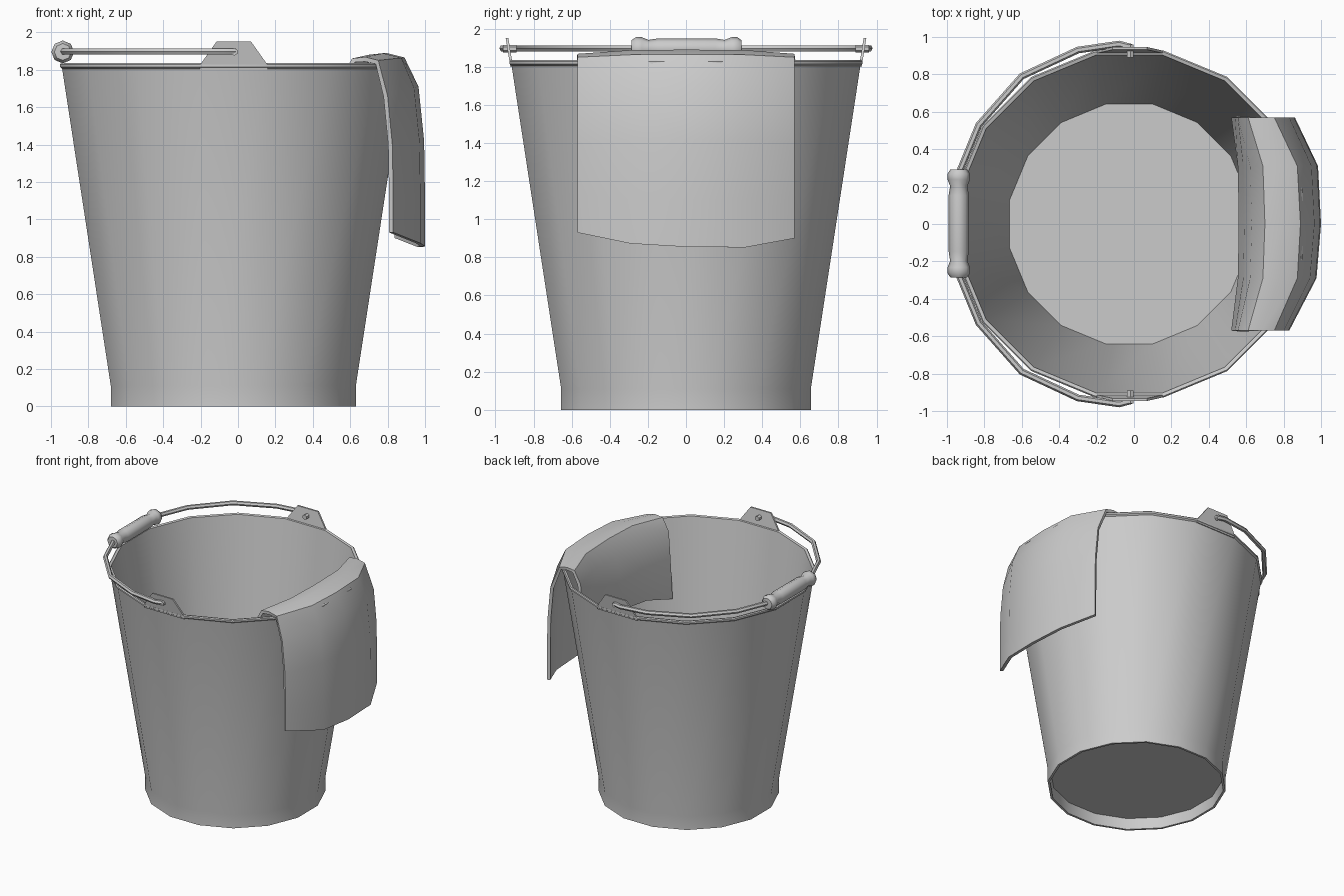
import bpy, bmesh
from math import sin, cos, pi, radians
from mathutils import Matrix

if "Cube" in bpy.data.objects:
    bpy.data.objects.remove(bpy.data.objects["Cube"])

CX = -0.025  # bucket axis


def finish(obj, angle=40):
    """Apply modifiers / convert curves, then smooth with sharp edges kept."""
    bpy.ops.object.select_all(action='DESELECT')
    obj.select_set(True)
    bpy.context.view_layer.objects.active = obj
    bpy.ops.object.convert(target='MESH')
    bpy.ops.object.shade_smooth_by_angle(angle=radians(angle))
    return obj


def link_mesh(name, verts, faces):
    me = bpy.data.meshes.new(name)
    me.from_pydata(verts, [], faces)
    bm = bmesh.new()
    bm.from_mesh(me)
    bmesh.ops.remove_doubles(bm, verts=bm.verts, dist=1e-5)
    if len(faces) != 32 or name != "cloth":
        bmesh.ops.recalc_face_normals(bm, faces=bm.faces)
    bm.to_mesh(me)
    bm.free()
    obj = bpy.data.objects.new(name, me)
    bpy.context.collection.objects.link(obj)
    return obj


def lathe(name, profile, n, matrix, phase=0.5):
    """Revolve (radius, height) profile about local z."""
    bm = bmesh.new()
    rings = []
    for r, z in profile:
        if r == 0:
            rings.append([bm.verts.new((0, 0, z))] * n)
        else:
            rings.append([bm.verts.new((r * cos(2 * pi * (k + phase) / n),
                                        r * sin(2 * pi * (k + phase) / n), z)) for k in range(n)])
    for a, b in zip(rings, rings[1:]):
        for k in range(n):
            q = [a[k], a[(k + 1) % n], b[(k + 1) % n], b[k]]
            bm.faces.new(list(dict.fromkeys(q)))
    bmesh.ops.recalc_face_normals(bm, faces=bm.faces)
    bm.transform(matrix)
    me = bpy.data.meshes.new(name)
    bm.to_mesh(me)
    bm.free()
    obj = bpy.data.objects.new(name, me)
    bpy.context.collection.objects.link(obj)
    return obj


# Bucket: tapered shell with foot ring, raised floor and rolled lip
shell = [(0, 0.09), (0.645, 0.09), (0.65, 0), (0.668, 0), (0.668, 0.11), (0.933, 1.805),
         (0.945, 1.815), (0.945, 1.828), (0.938, 1.835), (0.92, 1.83), (0.653, 0.11), (0, 0.11)]
finish(lathe("bucket", shell, 16, Matrix.Translation((CX, 0, 0))))

# Ears and pivot pins on both sides
ear = [(-0.205, 1.80), (-0.20, 1.83), (-0.115, 1.95), (0.07, 1.95), (0.155, 1.83), (0.16, 1.80)]
n = len(ear)
for s, side in ((-1, "front"), (1, "back")):
    def wall_y(z):
        return 0.908 + (z - 1.80) * 0.16
    verts = [(x, s * (wall_y(z) + t), z) for t in (0, 0.014) for x, z in ear]
    faces = [tuple(range(n)), tuple(range(n, 2 * n))]
    faces += [(i, (i + 1) % n, n + (i + 1) % n, n + i) for i in range(n)]
    finish(link_mesh("ear_" + side, verts, faces), 30)
    pin = lathe("pin_" + side, [(0, -0.035), (0.02, -0.035), (0.02, 0.035), (0, 0.035)], 6,
                Matrix.Translation((-0.02, s * 0.925, 1.895)) @ Matrix.Rotation(pi / 2, 4, 'X'))
    finish(pin)

# Wire handle folded down level with the rim
half = [(-0.015, 0.945), (-0.08, 0.962), (-0.30, 0.93), (-0.60, 0.79), (-0.83, 0.53), (-0.937, 0.27)]
path = half + [(x, -y) for x, y in reversed(half)]
cu = bpy.data.curves.new("handle_wire", 'CURVE')
cu.dimensions = '3D'
cu.bevel_depth = 0.018
cu.bevel_resolution = 1
cu.use_fill_caps = True
sp = cu.splines.new('POLY')
sp.points.add(len(path) - 1)
for p, (x, y) in zip(sp.points, path):
    p.co = (x, y, 1.897, 1)
wire = bpy.data.objects.new("handle_wire", cu)
bpy.context.collection.objects.link(wire)
finish(wire, 50)

# Turned grip
g = [(0, 0.29), (0.045, 0.288), (0.061, 0.265), (0.06, 0.235), (0.046, 0.2), (0.054, 0.15)]
grip = g + [(r, -z) for r, z in reversed(g)]
finish(lathe("grip", grip, 8, Matrix.Translation((-0.937, 0.003, 1.895)) @ Matrix.Rotation(pi / 2, 4, 'X'), 0), 50)

# Cloth draped over the rim: blend a centre and an edge profile (x, z)
centre = [(0.56, 1.34), (0.59, 1.56), (0.63, 1.76), (0.70, 1.88), (0.79, 1.89),
          (0.89, 1.865), (0.965, 1.71), (0.995, 1.42), (1.0, 1.10), (1.0, 0.855)]
edge = [(0.52, 1.26), (0.54, 1.55), (0.555, 1.76), (0.61, 1.86), (0.68, 1.868),
        (0.75, 1.85), (0.81, 1.66), (0.835, 1.40), (0.84, 1.12), (0.84, 0.915)]
columns = [(-0.57, 1.0, -0.01, 0.015), (-0.29, 0.12, -0.005, 0.01), (0, 0, 0, 0),
           (0.31, 0.12, 0.003, -0.01), (0.57, 1.0, 0.02, -0.015)]  # y, edge weight, dx, hem dz
verts, faces = [], []
m = len(centre)
for y, w, dx, dz in columns:
    for i, ((ax, az), (bx, bz)) in enumerate(zip(centre, edge)):
        out = dx if 5 < i else 0
        hem = dz if i == m - 1 else (-dz * 3 if i == 0 else 0)
        verts.append((min(1.0, ax + (bx - ax) * w + out), y, az + (bz - az) * w + hem))
for j in range(len(columns) - 1):
    for i in range(m - 1):
        a = j * m + i
        faces.append((a, a + 1, a + m + 1, a + m))
me = bpy.data.meshes.new("cloth")
me.from_pydata(verts, [], faces)
cloth = bpy.data.objects.new("cloth", me)
bpy.context.collection.objects.link(cloth)
sol = cloth.modifiers.new("thickness", 'SOLIDIFY')
sol.thickness = 0.025
sol.offset = -1
finish(cloth, 50)
